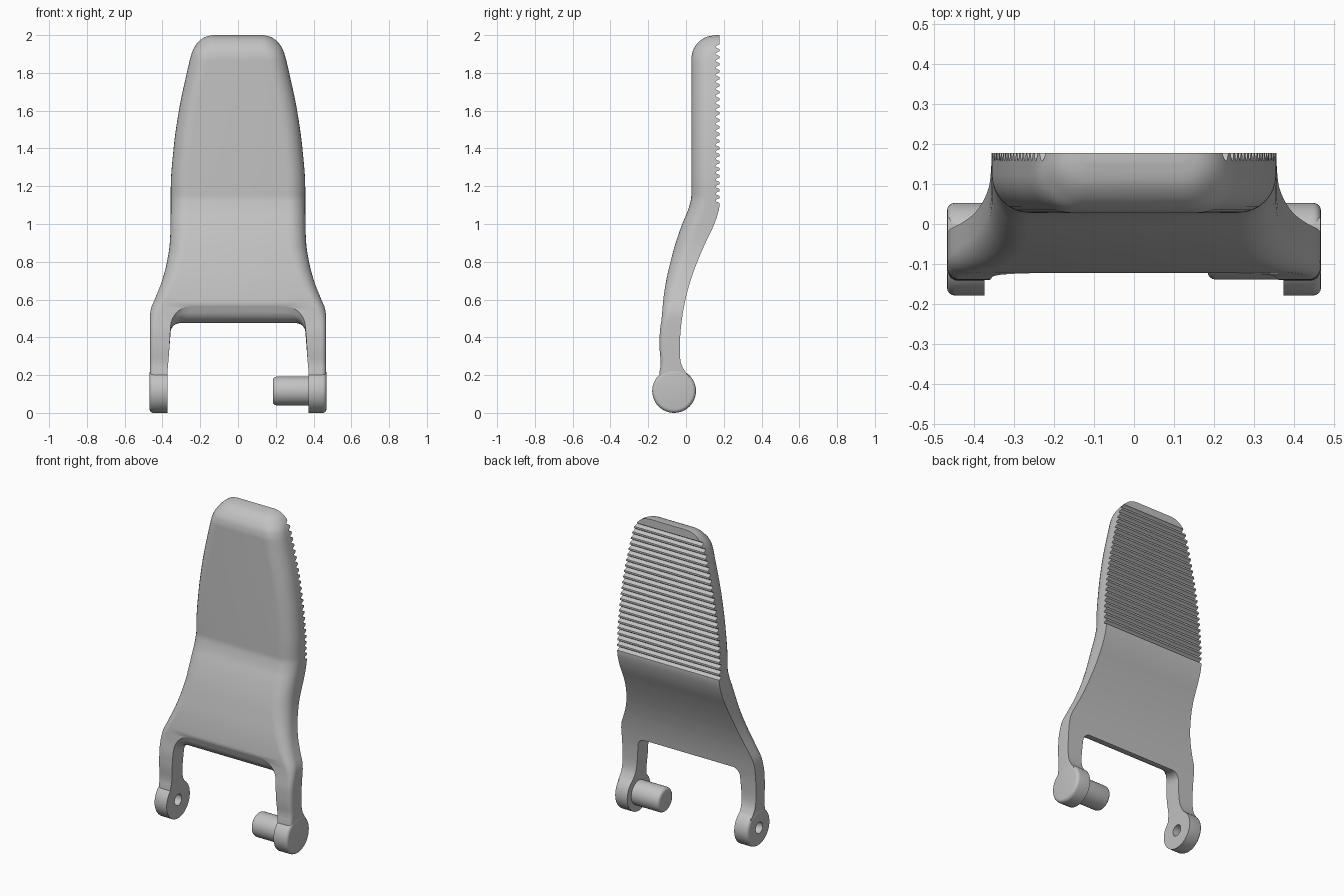
import bpy, bmesh, math
from mathutils import Matrix

if "Cube" in bpy.data.objects:
    bpy.data.objects.remove(bpy.data.objects["Cube"])

grey = bpy.data.materials.new("plain grey")
grey.diffuse_color = (0.54, 0.54, 0.54, 1)
grey.use_nodes = True
grey.node_tree.nodes["Principled BSDF"].inputs["Base Color"].default_value = grey.diffuse_color


def curve(points):
    """Smooth interpolation through (z, value) points without overshoot."""
    n = len(points)
    slope = [(points[i + 1][1] - points[i][1]) / (points[i + 1][0] - points[i][0]) for i in range(n - 1)]
    tang = [slope[0]] + [0 if a * b <= 0 else 2 * a * b / (a + b)
                         for a, b in zip(slope, slope[1:])] + [slope[-1]]

    def value(z):
        i = 0
        while i < n - 2 and z > points[i + 1][0]:
            i += 1
        (z0, a), (z1, b) = points[i], points[i + 1]
        h = z1 - z0
        t = min(1, max(0, (z - z0) / h))
        return ((2*t**3 - 3*t*t + 1) * a + (t**3 - 2*t*t + t) * h * tang[i]
                + (3*t*t - 2*t**3) * b + (t**3 - t*t) * h * tang[i + 1])
    return value


def make_object(name, bm):
    bmesh.ops.recalc_face_normals(bm, faces=bm.faces[:])
    mesh = bpy.data.meshes.new(name)
    bm.to_mesh(mesh)
    bm.free()
    mesh.materials.append(grey)
    ob = bpy.data.objects.new(name, mesh)
    bpy.context.collection.objects.link(ob)
    return ob


def loft(name, sections):
    bm = bmesh.new()
    rings = [[bm.verts.new(p) for p in s] for s in sections]
    for a, b in zip(rings, rings[1:]):
        for i in range(len(a)):
            j = (i + 1) % len(a)
            bm.faces.new((a[i], a[j], b[j], b[i]))
    bm.faces.new(rings[0])
    bm.faces.new(rings[-1])
    return make_object(name, bm)


def cylinder_x(name, x0, x1, radius, bevel_ends=(), bevel=0.02):
    bm = bmesh.new()
    m = Matrix.Translation(((x0 + x1) / 2, -0.063, 0.116)) @ Matrix.Rotation(math.pi / 2, 4, 'Y')
    bmesh.ops.create_cone(bm, cap_ends=True, segments=48, radius1=radius, radius2=radius,
                          depth=x1 - x0, matrix=m)
    edges = [e for e in bm.edges if any(all(abs(v.co.x - x) < 1e-4 for v in e.verts) for x in bevel_ends)]
    if edges:
        bmesh.ops.bevel(bm, geom=edges, offset=bevel, segments=4, profile=0.5, affect='EDGES')
    return make_object(name, bm)


def activate(ob):
    bpy.ops.object.select_all(action='DESELECT')
    ob.select_set(True)
    bpy.context.view_layer.objects.active = ob


def cut(ob, cutter):
    mod = ob.modifiers.new("cut", 'BOOLEAN')
    mod.operation = 'DIFFERENCE'
    mod.solver = 'EXACT'
    mod.object = cutter
    activate(ob)
    bpy.ops.object.modifier_apply(modifier=mod.name)
    bpy.data.objects.remove(cutter)


# Lever body outlines: half width, front depth, back depth, front corner radius
width = curve([(0.1, 0.466), (0.5, 0.467), (0.55, 0.461), (0.6, 0.441), (0.7, 0.402), (0.8, 0.376),
               (0.9, 0.361), (1.0, 0.357), (1.2, 0.356), (1.4, 0.341), (1.6, 0.313), (1.8, 0.271),
               (1.88, 0.252), (1.92, 0.239), (1.96, 0.214), (1.985, 0.184), (1.996, 0.156), (2.0, 0.13)])
front = curve([(0.1, -0.14), (0.2, -0.142), (0.26, -0.134), (0.35, -0.14), (0.42, -0.139), (0.5, -0.129),
               (0.6, -0.12), (0.7, -0.105), (0.8, -0.082), (0.9, -0.055), (1.0, -0.02), (1.09, 0.016),
               (1.15, 0.028), (1.87, 0.028), (1.91, 0.034), (1.95, 0.055), (1.98, 0.088),
               (1.992, 0.113), (2.0, 0.155)])
back = curve([(0.1, 0.02), (0.19, 0.016), (0.22, -0.005), (0.26, -0.026), (0.32, -0.033), (0.4, -0.031),
              (0.5, -0.021), (0.6, -0.003), (0.7, 0.024), (0.8, 0.06), (0.9, 0.103), (1.0, 0.15),
              (1.06, 0.17), (1.1, 0.178), (2.0, 0.178)])
corner = curve([(0.1, 0.025), (0.45, 0.03), (0.6, 0.06), (0.9, 0.09), (1.2, 0.095), (2.0, 0.095)])

# Rows up the body, with scalloped grip ridges on the back
rows = [(0.17 + i * 0.0232, 0) for i in range(40)]
teeth, z0, pitch = 23, 1.1, 0.037
for i in range(teeth):
    z = z0 + i * pitch
    rows += [(z, 0), (z + 0.3 * pitch, 0), (z + 0.5 * pitch, 0.017),
             (z + 0.65 * pitch, 0.021), (z + 0.8 * pitch, 0.017)]
rows += [(z, 0) for z in (1.951, 1.96, 1.97, 1.978, 1.985, 1.991, 1.996, 1.999, 2.0)]


def body_section(z, notch):
    w, f, b = width(z), front(z), back(z)
    r = min(corner(z), (b - f) * 0.8)
    half = [(w, b - notch)]
    for k in range(9):
        a = math.pi / 2 * k / 8
        half.append((w - r + r * math.cos(a), f + r - r * math.sin(a)))
    return [(x, y, z) for x, y in half] + [(-x, y, z) for x, y in reversed(half)]


body = loft("lever_body", [body_section(z, n) for z, n in rows])

# Opening between the legs, with its top edge rounded away toward the front
sections = []
for y, top, r in [(0.2, 0.475, 0.05), (-0.03, 0.475, 0.05), (-0.055, 0.479, 0.055), (-0.08, 0.49, 0.066),
                  (-0.1, 0.51, 0.085), (-0.112, 0.534, 0.105), (-0.12, 0.565, 0.13), (-0.16, 0.66, 0.17)]:
    half = [(0.375, -0.1), (0.375, 0.2), (0.368, 0.28)]
    for k in range(9):
        a = math.pi / 2 * k / 8
        half.append((0.357 - r + r * math.cos(a), top - r + r * math.sin(a)))
    sections.append([(x, y, z) for x, z in half] + [(-x, y, z) for x, z in reversed(half)])
cut(body, loft("opening_cutter", sections))

# Hinge discs, pivot pin and pin hole
right_disc = cylinder_x("right_hinge_disc", 0.374, 0.468, 0.116, (0.468,))
left_disc = cylinder_x("left_hinge_disc", -0.468, -0.374, 0.116, (-0.468,))
pin = cylinder_x("pivot_pin", 0.184, 0.39, 0.076, (0.184,))
cut(left_disc, cylinder_x("hole_cutter", -0.6, -0.3, 0.035))

for ob in (body, right_disc, left_disc, pin):
    activate(ob)
    bpy.ops.object.shade_smooth_by_angle(angle=math.radians(32))
